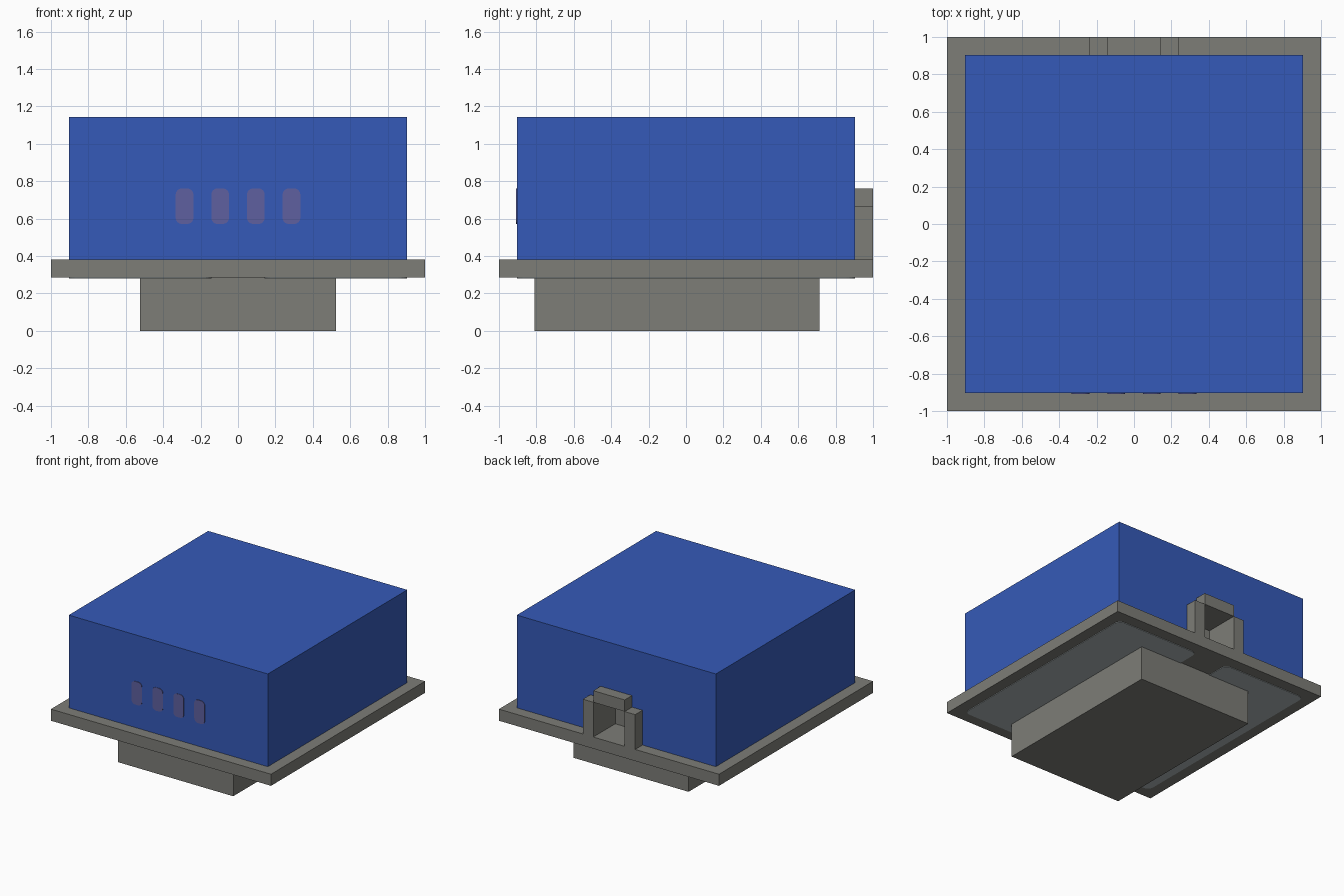
import bpy
import bmesh

if "Cube" in bpy.data.objects:
    bpy.data.objects.remove(bpy.data.objects["Cube"], do_unlink=True)

U = 2 / 21  # grid unit: the base plate is 21 units wide


def make_material(name, color):
    mat = bpy.data.materials.new(name)
    mat.use_nodes = True
    mat.diffuse_color = (*color, 1)
    mat.node_tree.nodes["Principled BSDF"].inputs["Base Color"].default_value = (*color, 1)
    return mat


blue = make_material("blue", (0.036, 0.102, 0.48))
grey = make_material("warm grey", (0.205, 0.205, 0.185))
violet = make_material("muted violet", (0.114, 0.117, 0.35))
pale = make_material("pale grey", (0.42, 0.47, 0.48))


def box(name, x, y, z, mat, round_axis=None, radius=0.0):
    """Box from unit ranges, optionally rounding the edges along one axis."""
    bm = bmesh.new()
    bmesh.ops.create_cube(bm, size=1)
    for v in bm.verts:
        for i, (low, high) in enumerate((x, y, z)):
            v.co[i] = (high if v.co[i] > 0 else low) * U
    if round_axis is not None:
        edges = []
        for e in bm.edges:
            d = e.verts[1].co - e.verts[0].co
            if abs(d[round_axis]) > 0.9 * d.length:
                edges.append(e)
        bmesh.ops.bevel(bm, geom=edges, offset=radius * U, segments=4,
                        profile=0.5, affect='EDGES')
    mesh = bpy.data.meshes.new(name)
    bm.to_mesh(mesh)
    bm.free()
    mesh.materials.append(mat)
    obj = bpy.data.objects.new(name, mesh)
    bpy.context.collection.objects.link(obj)
    return obj


# Foot and base plate
box("foot", (-5.5, 5.5), (-8.5, 7.5), (0, 3), grey)
box("base_plate", (-10.5, 10.5), (-10.5, 10.5), (3, 4), grey)

# Main body with a square pocket cut in the back
body = box("body", (-9.5, 9.5), (-9.5, 9.5), (4, 12), blue)
cutter = box("pocket_cutter", (-1.5, 1.5), (7.5, 11), (3.5, 7), grey)
cutter.hide_render = True
cut = body.modifiers.new("pocket", 'BOOLEAN')
cut.operation = 'DIFFERENCE'
cut.solver = 'EXACT'
cut.object = cutter
bpy.context.view_layer.objects.active = body
bpy.ops.object.modifier_apply(modifier=cut.name)
bpy.data.objects.remove(cutter, do_unlink=True)

# Pocket walls are grey
body.data.materials.clear()
body.data.materials.append(blue)
body.data.materials.append(grey)
for face in body.data.polygons:
    c = face.center / U
    inside = abs(c.x) < 2 and 7 < c.y < 9.4 and c.z < 7.5
    face.material_index = 1 if inside else 0

# Frame around the back opening
for side, s in (("left", 1), ("right", -1)):
    box(side + "_frame_post", sorted((1.5 * s, 2.5 * s)), (9.5, 10.5), (4, 7), grey)
    # Rounded panel under the base plate
    box(side + "_underside_panel", sorted((1.5 * s, 9.5 * s)), (-9.5, 9.5),
        (2.95, 3), pale, round_axis=2, radius=0.5)
box("frame_lintel", (-1.5, 1.5), (9.5, 10.5), (7, 8), grey)

# Row of rounded vents on the front
for i in range(4):
    x = 2 * i - 3
    box(f"front_vent_{i + 1}", (x - 0.5, x + 0.5), (-9.54, -9.5), (6, 8),
        violet, round_axis=1, radius=0.35)
